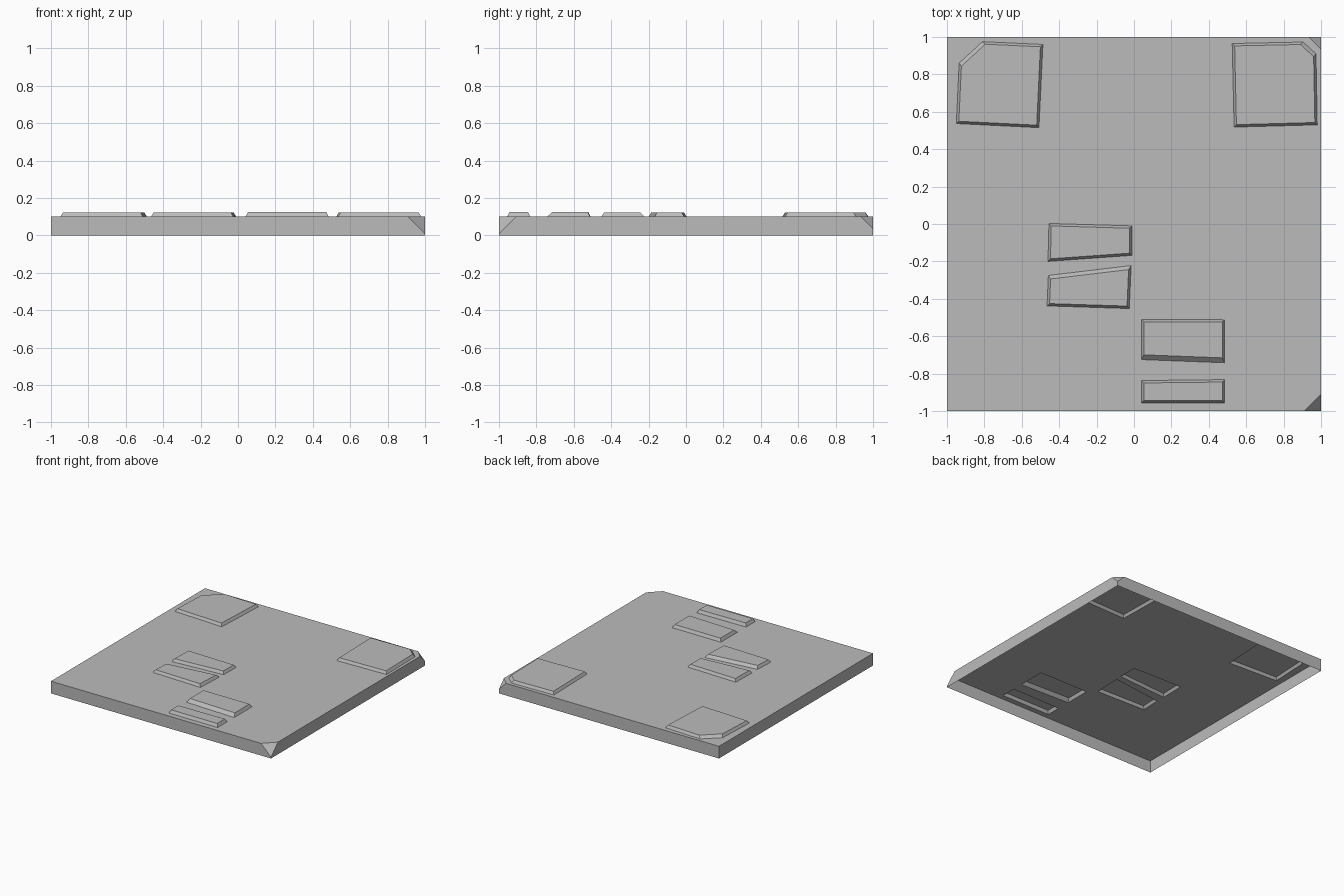
import bpy
import bmesh
from mathutils import Vector

cube = bpy.data.objects.get("Cube")
if cube:
    bpy.data.objects.remove(cube, do_unlink=True)

TOP = 0.1

grey = bpy.data.materials.new("plain_grey")
grey.use_nodes = True
colour = (0.5, 0.5, 0.5, 1)
grey.diffuse_color = colour
grey.node_tree.nodes["Principled BSDF"].inputs["Base Color"].default_value = colour


def finish(name, bm):
    mesh = bpy.data.meshes.new(name)
    bm.to_mesh(mesh)
    bm.free()
    mesh.materials.append(grey)
    obj = bpy.data.objects.new(name, mesh)
    bpy.context.collection.objects.link(obj)
    return obj


def inset(points, widths):
    """Move every edge of a counter-clockwise outline inwards by its own width."""
    pts = [Vector(p) for p in points]
    n = len(pts)
    normals = []
    for i in range(n):
        d = (pts[(i + 1) % n] - pts[i]).normalized()
        normals.append(Vector((-d.y, d.x)))
    result = []
    for i in range(n):
        a, b, wa, wb = normals[i - 1], normals[i], widths[i - 1], widths[i]
        dot = a.dot(b)
        result.append(pts[i] + (a * (wa - wb * dot) + b * (wb - wa * dot)) / (1 - dot * dot))
    return result


# Pads: counter-clockwise outline, height, and edges with a wider slope
pads = {
    "back_right_pad": ([(-0.95, 0.537), (-0.508, 0.515), (-0.487, 0.96),
                        (-0.81, 0.975), (-0.935, 0.86)], 0.022, {3: 0.02}),
    "back_left_pad": ([(0.535, 0.518), (0.98, 0.53), (0.973, 0.91),
                       (0.905, 0.973), (0.525, 0.965)], 0.022, {2: 0.02}),
    "middle_back_pad": ([(-0.46, -0.2), (-0.012, -0.168), (-0.01, -0.01),
                         (-0.455, 0.003)], 0.022, {}),
    "middle_front_pad": ([(-0.465, -0.438), (-0.025, -0.452), (-0.015, -0.222),
                          (-0.458, -0.275)], 0.022, {2: 0.02}),
    "front_upper_pad": ([(0.04, -0.725), (0.485, -0.742), (0.485, -0.512),
                         (0.04, -0.51)], 0.025, {0: 0.026}),
    "front_lower_pad": ([(0.04, -0.957), (0.485, -0.957), (0.485, -0.832),
                         (0.04, -0.837)], 0.025, {}),
}

# Raised pads, open underneath
for name, (outline, height, wide) in pads.items():
    bm = bmesh.new()
    count = len(outline)
    widths = [wide.get(i, 0.013) for i in range(count)]
    low = [bm.verts.new((x, y, TOP)) for x, y in outline]
    high = [bm.verts.new((p.x, p.y, TOP + height)) for p in inset(outline, widths)]
    bm.faces.new(high)
    for i in range(count):
        j = (i + 1) % count
        bm.faces.new((low[i], low[j], high[j], high[i]))
    finish(name, bm)

# Base plate: skirt walls with two cut corners, open underneath
bm = bmesh.new()
corners = [(-1, -1, 0), (1, -1, 0.09), (1, 1, 0.065), (-1, 1, 0)]
ends = []
for i, (x, y, cut) in enumerate(corners):
    here = Vector((x, y, 0))
    bottom = bm.verts.new(here)
    if cut:
        before = (Vector((*corners[i - 1][:2], 0)) - here).normalized()
        after = (Vector((*corners[(i + 1) % 4][:2], 0)) - here).normalized()
        up = Vector((0, 0, TOP))
        tip = bm.verts.new(here + up - Vector((0, 0, cut)))
        first = bm.verts.new(here + up + before * cut)
        second = bm.verts.new(here + up + after * cut)
        bm.faces.new((tip, second, first))
        ends.append(([bottom, tip, first], [bottom, tip, second]))
    else:
        top = bm.verts.new((x, y, TOP))
        ends.append(([bottom, top], [bottom, top]))
for i in range(4):
    start, end = ends[i][1], ends[(i + 1) % 4][0]
    bm.faces.new([start[0]] + end + start[:0:-1])

# Top sheet of the plate with an opening under each pad
rim = [e for e in bm.edges if all(abs(v.co.z - TOP) < 1e-5 for v in e.verts)]
for outline, _, _ in pads.values():
    loop = [bm.verts.new((x, y, TOP)) for x, y in outline]
    rim += [bm.edges.new((loop[i - 1], loop[i])) for i in range(len(loop))]
filled = bmesh.ops.triangle_fill(bm, use_beauty=True, use_dissolve=False,
                                 edges=rim, normal=(0, 0, 1))
for face in filled["geom"]:
    if isinstance(face, bmesh.types.BMFace):
        face.normal_update()
        if face.normal.z < 0:
            face.normal_flip()
finish("base_plate", bm)
